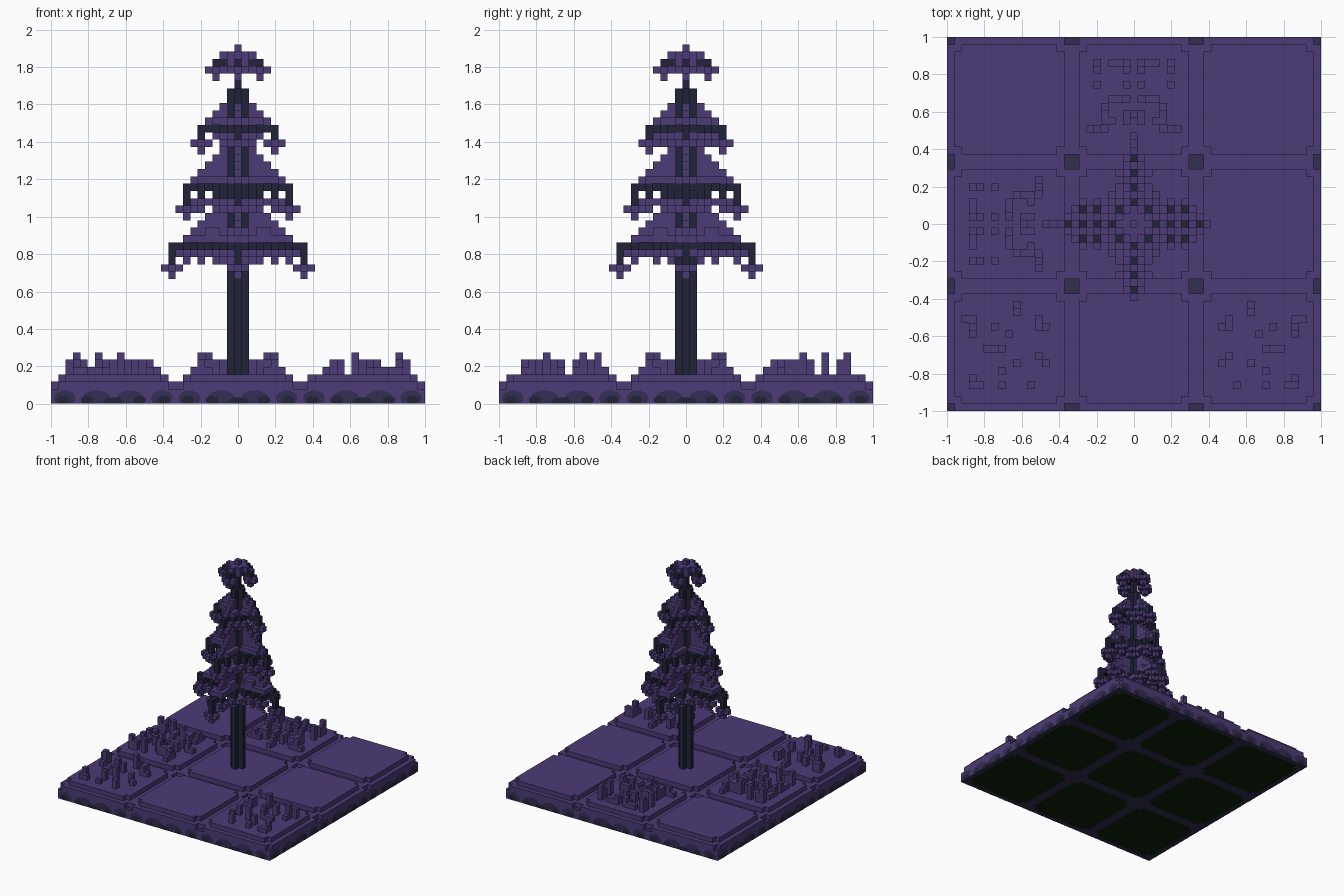
import bpy, bmesh, math

cube = bpy.data.objects.get("Cube")
if cube:
    bpy.data.objects.remove(cube)

V = 2 / 51  # size of one block


def material(name, rgb):
    m = bpy.data.materials.new(name)
    m.use_nodes = True
    m.diffuse_color = (*rgb, 1)
    m.node_tree.nodes["Principled BSDF"].inputs["Base Color"].default_value = (*rgb, 1)
    return m


PURPLE = material("violet", (0.072, 0.044, 0.180))
SHADE = material("dark violet", (0.036, 0.026, 0.088))
BARK = material("dark navy", (0.016, 0.016, 0.042))
UNDER = material("green black", (0.0033, 0.0137, 0.0033))

# Outward direction and corner offsets of each block face
FACES = {
    (1, 0, 0): ((1, 0, 0), (1, 1, 0), (1, 1, 1), (1, 0, 1)),
    (-1, 0, 0): ((0, 0, 0), (0, 0, 1), (0, 1, 1), (0, 1, 0)),
    (0, 1, 0): ((0, 1, 0), (0, 1, 1), (1, 1, 1), (1, 1, 0)),
    (0, -1, 0): ((0, 0, 0), (1, 0, 0), (1, 0, 1), (0, 0, 1)),
    (0, 0, 1): ((0, 0, 1), (1, 0, 1), (1, 1, 1), (0, 1, 1)),
    (0, 0, -1): ((0, 0, 0), (0, 1, 0), (1, 1, 0), (1, 0, 0)),
}


def finish(name, bm, mats):
    mesh = bpy.data.meshes.new(name)
    bm.to_mesh(mesh)
    bm.free()
    for m in mats:
        mesh.materials.append(m)
    ob = bpy.data.objects.new(name, mesh)
    bpy.context.collection.objects.link(ob)
    return ob


def blocks(name, cells, mats, rule=None):
    """Join blocks into one shell, keeping only the outer faces."""
    bm = bmesh.new()
    verts = {}

    def vert(p):
        if p not in verts:
            verts[p] = bm.verts.new(((p[0] - 0.5) * V, (p[1] - 0.5) * V, p[2] * V))
        return verts[p]

    for c in sorted(cells):
        for d, corners in FACES.items():
            if (c[0] + d[0], c[1] + d[1], c[2] + d[2]) in cells:
                continue
            f = bm.faces.new([vert((c[0] + o[0], c[1] + o[1], c[2] + o[2])) for o in corners])
            if rule:
                f.material_index = rule(c, d)
    return finish(name, bm, mats)


# Ground: nine tiles with a raised inset top and notched corners
def local(n):
    return (n + 25) % 17 - 8


ground = set()
for x in range(-25, 26):
    for y in range(-25, 26):
        a, b = abs(local(x)), abs(local(y))
        for z in range(4):
            if (z == 2 and a == b == 8) or (z == 3 and (max(a, b) > 7 or a == b == 7)):
                continue
            ground.add((x, y, z))


def ground_colour(c, d):
    a, b = abs(local(c[0])), abs(local(c[1]))
    if d[2] == -1:
        return 2 if max(a, b) < 8 and a + b < 14 else 1
    return 1 if d[2] == 1 and c[2] == 1 else 0


blocks("ground_tiles", ground, [PURPLE, SHADE, UNDER], ground_colour)


# Scalloped stains along the lower edge of the four sides
def stains(name, mat, offset, shapes):
    bm = bmesh.new()
    for side in range(4):
        ca, sa = round(math.cos(side * math.pi / 2)), round(math.sin(side * math.pi / 2))
        for tile in (-1, 0, 1):
            for u0, z0, ru, rz in shapes:
                pts = []
                for i in range(10):
                    t = i * math.tau / 10
                    u = tile * 2 / 3 + u0 + ru * math.cos(t)
                    z = max(0, z0 + rz * math.sin(t))
                    u, w = max(-1, min(1, u)), -1 - offset
                    pts.append(bm.verts.new((u * ca - w * sa, u * sa + w * ca, z)))
                bm.faces.new(pts)
    finish(name, bm, [mat])


stains("edge_stains", SHADE, 0.001,
       [(s * u, 0.03, r, 0.042) for s in (-1, 1) for u, r in ((0.09, 0.075), (0.26, 0.06))])
stains("edge_spots", BARK, 0.002,
       [(0, 0.015, 0.055, 0.02)] + [(s * u, 0.02, 0.035, 0.022) for s in (-1, 1) for u in (0.14, 0.27)])

# Ground plants: small columns, (across, outward, height)
half_patch = [(5, 22, 3), (5, 21, 2), (3, 22, 1), (2, 22, 1), (1, 22, 2), (1, 21, 1), (5, 19, 3),
              (1, 19, 2), (4, 16, 3), (3, 17, 2), (2, 17, 2), (1, 17, 1), (4, 15, 2), (3, 14, 2),
              (6, 13, 1), (5, 13, 2), (4, 13, 1), (4, 14, 2), (1, 14, 2), (1, 15, 2), (0, 15, 1),
              (0, 12, 2), (0, 11, 1)]
corner_patch = [(16, 11, 1), (16, 12, 3), (23, 13, 2), (22, 13, 2), (22, 14, 3), (22, 15, 1),
                (19, 14, 2), (13, 13, 2), (13, 14, 2), (12, 14, 1), (17, 15, 2), (20, 17, 1),
                (19, 17, 1), (18, 17, 2), (13, 18, 2), (12, 19, 1), (22, 21, 2), (22, 22, 1),
                (21, 22, 1), (18, 20, 2), (18, 22, 1), (16, 19, 3), (14, 22, 2)]


def columns(name, spots):
    blocks(name, {(x, y, 4 + i) for x, y, h in spots for i in range(h)}, [PURPLE])


columns("back_plants", [(s * a, r, h) for a, r, h in half_patch for s in (-1, 1)])
columns("right_plants", [(-r, s * a, h) for a, r, h in half_patch for s in (-1, 1)])
for side, s in (("right", -1), ("left", 1)):
    columns("front_" + side + "_plants", [(s * a, -b, h) for a, b, h in corner_patch])

# Trunk: plus-shaped column with a thin tip
CROSS = ((0, 0), (1, 0), (-1, 0), (0, 1), (0, -1))
trunk = {(x, y, z) for x, y in CROSS for z in range(4, 43)} | {(0, 0, z) for z in range(43, 47)}
blocks("trunk", trunk, [BARK])

# Tiers: level, reach, drop of the tip, top of the web, twigs on x arms, twigs on y arms, twig drop
TIERS = [
    (21, 9, 2, 28, ((3, 2), (5, 2), (7, 2)), ((4, 2), (7, 1)), 0),
    (29, 7, 2, 35, ((3, 2), (5, 2)), ((3, 2), (5, 1)), 1),
    (37, 5, 1, 41, ((2, 2),), ((2, 2), (3, 1)), 0),
    (46, 3, 0, 46, (), (), 0),
]
wood, leaves = set(), set()


def tassel(place, u, w, z):
    """Plus-shaped leaf cluster with one block hanging below."""
    for du, dw in CROSS:
        leaves.add(place(u + du, w + dw, z))
    leaves.add(place(u, w, z - 1))


for level, reach, drop, peak, twigs_x, twigs_y, twig_drop in TIERS:
    for s in (-1, 1):
        for place, twigs in ((lambda u, w, z: (s * u, w, z), twigs_x),
                             (lambda u, w, z: (w, s * u, z), twigs_y)):
            # Arm with a hanging tip
            wood.update(place(u, 0, level) for u in range(1, reach + 1))
            wood.update(place(reach, 0, level - i) for i in range(drop + 1))
            tassel(place, reach, 0, level - drop - 1)
            # Triangular web of leaves between arm and trunk
            for z in range(level + 1, peak):
                leaves.update(place(u, 0, z) for u in range(2, min(reach - 1, 2 + peak - 1 - z) + 1))
            # Side twigs with their own clusters
            for u, w in twigs:
                for side in (-1, 1):
                    wood.update(place(u, side * i, level) for i in range(1, w + 1))
                    wood.update(place(u, side * w, level - i) for i in range(twig_drop + 1))
                    tassel(place, u, side * w, level - twig_drop - 1)
            # Leaf ridge lying along the arm
            if peak > level:
                for u in range(2, reach - 1):
                    leaves.update(place(u, i, level + 1) for i in (-1, 1))
                for u in range(2, max(3, reach - 4)):
                    leaves.update(place(u, i, level + 2) for i in (-1, 1) if u > 2)

# Crown cap
leaves.update((x, y, 47) for x in range(-2, 3) for y in range(-2, 3) if abs(x) + abs(y) < 3)
leaves.update((x, y, 46) for x in (-1, 1) for y in (-1, 1))
leaves.add((0, 0, 48))

blocks("branches", wood - trunk, [BARK])
blocks("leaves", leaves - wood - trunk, [PURPLE])
